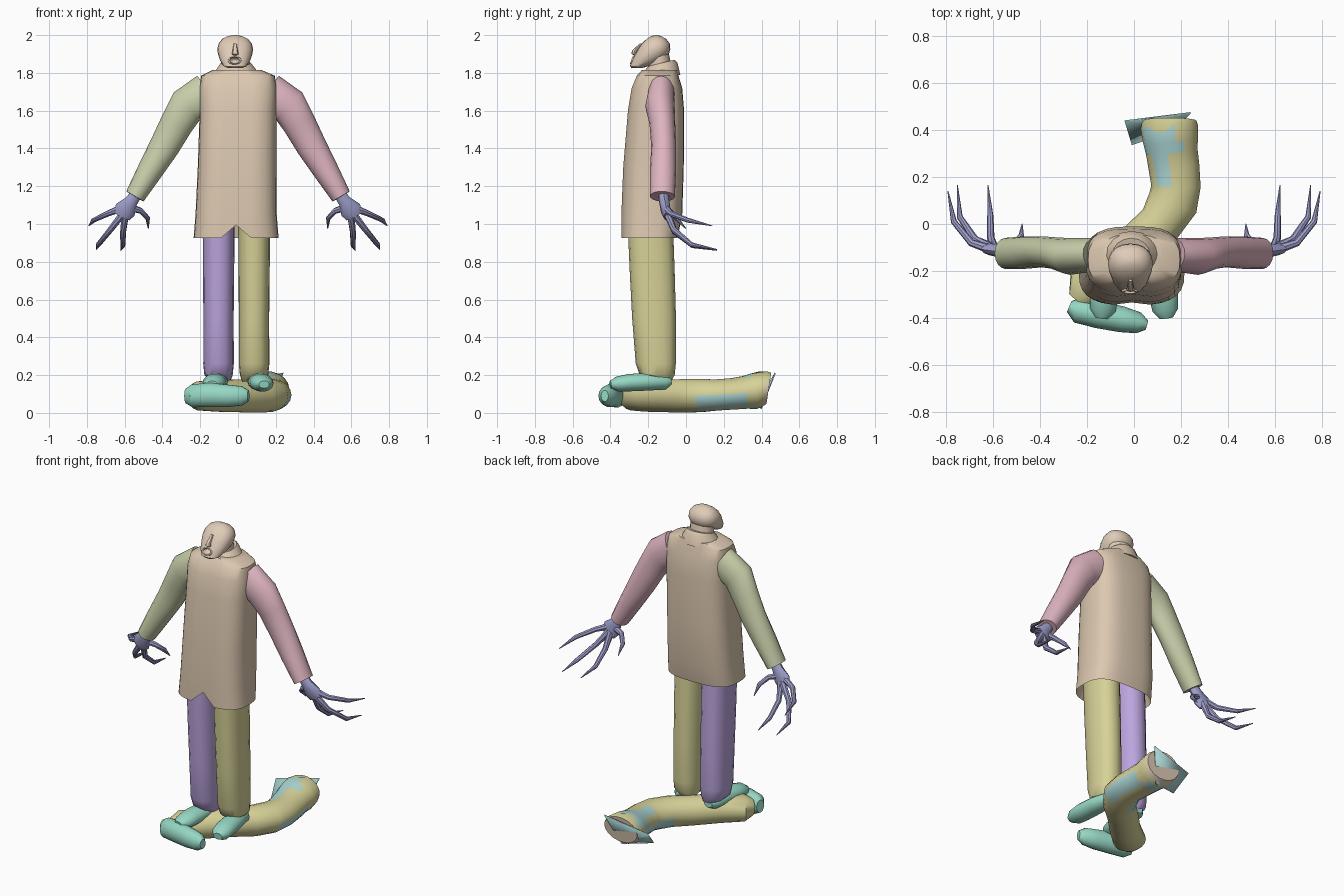
import bpy, math
from mathutils import Vector

X, Y, Z = Vector((1, 0, 0)), Vector((0, 1, 0)), Vector((0, 0, 1))


def material(name, r, g, b):
    m = bpy.data.materials.new(name)
    lin = [(c / 255 / 12.92) if c < 11 else ((c / 255 + 0.055) / 1.055) ** 2.4 for c in (r, g, b)]
    m.diffuse_color = (*lin, 1)
    return m


SKIN = material("skin beige", 224, 204, 184)
COAT = material("coat beige", 220, 200, 176)
GREEN = material("sleeve green", 200, 207, 170)
PINK = material("sleeve pink", 222, 180, 192)
HAND = material("hand periwinkle", 160, 160, 205)
PURPLE = material("trouser purple", 188, 165, 222)
YELLOW = material("trouser yellow", 215, 210, 152)
TEAL = material("shoe teal", 150, 215, 195)
BLUE = material("lining blue", 172, 215, 214)


def make(name, verts, faces, mats, angle=40):
    me = bpy.data.meshes.new(name)
    me.from_pydata([tuple(v) for v in verts], [], faces)
    for m in mats:
        me.materials.append(m)
    me.shade_smooth()
    me.set_sharp_from_angle(angle=math.radians(angle))
    ob = bpy.data.objects.new(name, me)
    bpy.context.collection.objects.link(ob)
    return ob


def loft(name, stations, mats, n=16, ref=Y, axis=None, e=1.0, flip=1):
    """Stations are (x, y, z, half width, half depth along ref); e < 1 squares the section."""
    pts = [Vector((s[0] * flip, s[1], s[2])) for s in stations]
    verts, faces = [], []
    for i, s in enumerate(stations):
        t = axis or (pts[min(i + 1, len(pts) - 1)] - pts[max(i - 1, 0)]).normalized()
        v = (ref - t * ref.dot(t)).normalized()
        u = v.cross(t)
        for k in range(n):
            a = 2 * math.pi * k / n
            c, d = math.cos(a), math.sin(a)
            c = math.copysign(abs(c) ** e, c)
            d = math.copysign(abs(d) ** e, d)
            verts.append(pts[i] + u * c * s[3] + v * d * s[4])
    for i in range(len(stations) - 1):
        for k in range(n):
            a, b = i * n + k, i * n + (k + 1) % n
            faces.append((a, b, b + n, a + n))
    faces.append(tuple(reversed(range(n))))
    last = (len(stations) - 1) * n
    faces.append(tuple(range(last, last + n)))
    return make(name, verts, faces, mats)


def span(x, z, rx, y0, y1):
    """Horizontal ring from a front and a back y."""
    return (x, (y0 + y1) / 2, z, rx, (y1 - y0) / 2)


# coat, with hollow hem, front crease and front slit
coat = loft("coat", [
    span(-0.01, 1.02, 0.19, -0.31, -0.07), span(-0.01, 0.925, 0.225, -0.345, -0.045),
    span(-0.01, 1.05, 0.215, -0.345, -0.02), span(-0.005, 1.30, 0.208, -0.335, -0.012),
    span(0, 1.60, 0.203, -0.31, -0.01), span(0, 1.72, 0.205, -0.29, -0.02),
    span(0, 1.785, 0.195, -0.262, -0.04), span(-0.005, 1.815, 0.13, -0.235, -0.045)],
    [COAT], n=28, axis=Z, e=0.68)
for v in coat.data.vertices:
    if abs(v.co.x + 0.005) < 0.012 and v.co.y < -0.2:
        v.co.y += 0.012
        if v.co.z < 0.95:
            v.co.z += 0.07

# collar, rising towards the nape
collar = loft("collar", [
    span(-0.01, 1.79, 0.125, -0.245, -0.03), span(-0.01, 1.83, 0.095, -0.22, -0.045),
    span(-0.012, 1.85, 0.08, -0.20, -0.06)], [COAT], axis=Z)
for v in collar.data.vertices:
    if v.co.z > 1.8:
        v.co.z += (v.co.y + 0.14) * 0.25
loft("neck", [span(-0.012, 1.80, 0.075, -0.20, -0.07), span(-0.015, 1.90, 0.075, -0.20, -0.09)],
     [SKIN], axis=Z)

# head tipped back, with an open mouth
head = loft("head", [
    span(-0.015, 1.825, 0.035, -0.288, -0.235), span(-0.015, 1.835, 0.06, -0.297, -0.20),
    span(-0.015, 1.865, 0.08, -0.288, -0.13), span(-0.015, 1.895, 0.09, -0.272, -0.092),
    span(-0.015, 1.925, 0.095, -0.255, -0.083), span(-0.015, 1.955, 0.088, -0.235, -0.086),
    span(-0.015, 1.98, 0.068, -0.208, -0.105), span(-0.015, 1.994, 0.04, -0.185, -0.13),
    span(-0.015, 2.0, 0.012, -0.165, -0.15)], [SKIN], n=20, axis=Z, e=0.9)
bpy.ops.mesh.primitive_uv_sphere_add(segments=16, ring_count=10, radius=1, location=(-0.018, -0.286, 1.866))
cutter = bpy.context.object
cutter.name = "mouth_cutter"
cutter.scale = (0.03, 0.035, 0.018)
cutter.hide_render = True
cutter.hide_viewport = False
cutter.display_type = 'WIRE'
cutter.data.materials.append(SKIN)
cut = head.modifiers.new("mouth", 'BOOLEAN')
cut.object, cut.operation, cut.solver = cutter, 'DIFFERENCE', 'EXACT'
bpy.ops.mesh.primitive_torus_add(major_segments=20, minor_segments=6, major_radius=0.03, minor_radius=0.006,
                                 location=(-0.018, -0.285, 1.866), rotation=(math.radians(72), 0, 0))
lips = bpy.context.object
lips.name = "lips"
lips.scale = (1, 0.65, 1)
lips.data.materials.append(SKIN)
lips.data.shade_smooth()
loft("nose", [(-0.015, -0.235, 1.955, 0.008, 0.01), (-0.015, -0.272, 1.918, 0.014, 0.014),
              (-0.015, -0.277, 1.90, 0.018, 0.012), (-0.015, -0.27, 1.893, 0.01, 0.006)],
     [SKIN], n=8, axis=Z)

for side, s, sleeve in (("right", 1, PINK), ("left", -1, GREEN)):
    # arm in its sleeve
    loft(side + "_sleeve", [
        (0.16, -0.13, 1.69, 0.11, 0.07), (0.27, -0.138, 1.625, 0.10, 0.078),
        (0.325, -0.125, 1.53, 0.088, 0.068), (0.39, -0.118, 1.41, 0.08, 0.066),
        (0.47, -0.122, 1.275, 0.067, 0.069), (0.546, -0.125, 1.146, 0.053, 0.066)],
        [sleeve], flip=s)
    # palm and long clawed fingers
    loft(side + "_palm", [
        (0.53, -0.12, 1.17, 0.03, 0.028), (0.565, -0.115, 1.12, 0.035, 0.028),
        (0.597, -0.108, 1.075, 0.058, 0.026), (0.615, -0.10, 1.04, 0.045, 0.018)],
        [HAND], n=10, flip=s)
    fingers = {
        "outer_finger": [(0.60, -0.11, 1.09), (0.69, -0.08, 1.055), (0.765, 0.01, 1.02), (0.79, 0.14, 0.99)],
        "middle_finger": [(0.605, -0.10, 1.06), (0.675, -0.065, 0.97), (0.74, 0.03, 0.89), (0.75, 0.165, 0.865)],
        "inner_finger": [(0.595, -0.10, 1.06), (0.608, -0.06, 0.96), (0.61, 0.035, 0.885), (0.62, 0.165, 0.86)],
        "thumb": [(0.58, -0.11, 1.09), (0.515, -0.09, 1.07), (0.478, -0.05, 1.03), (0.475, 0.0, 0.975)]}
    for part, path in fingers.items():
        loft(side + "_" + part, [(*p, r, r) for p, r in zip(path, (0.021, 0.016, 0.013, 0.002))],
             [HAND], n=8, ref=Z, flip=s)

# standing legs and their shoes
for side, s, cloth, cx in (("right", 1, YELLOW, 0.085), ("left", -1, PURPLE, -0.103)):
    loft(side + "_trouser_leg", [
        span(cx - s * 0.012, 0.165, 0.05, -0.19, -0.08), span(cx, 0.20, 0.075, -0.245, -0.06),
        span(cx, 0.26, 0.081, -0.266, -0.054), span(cx, 0.50, 0.08, -0.285, -0.053),
        span(cx, 0.75, 0.083, -0.298, -0.06), span(cx, 1.03, 0.084, -0.31, -0.07)],
        [cloth], axis=Z, e=0.85)
    loft(side + "_shoe", [
        (0.10, -0.08, 0.165, 0.03, 0.025), (0.103, -0.11, 0.163, 0.052, 0.04),
        (0.112, -0.20, 0.165, 0.06, 0.048), (0.125, -0.30, 0.16, 0.063, 0.047),
        (0.133, -0.365, 0.153, 0.055, 0.04), (0.138, -0.40, 0.15, 0.028, 0.02)],
        [TEAL], n=14, ref=Z, flip=s)

# loose leg lying on the ground: yellow cloth, blue lining patches, bare stump
loose = loft("loose_leg", [
    (-0.235, -0.325, 0.085, 0.05, 0.05), (-0.205, -0.285, 0.09, 0.095, 0.078),
    (-0.10, -0.20, 0.09, 0.09, 0.085), (0.02, -0.08, 0.09, 0.09, 0.088),
    (0.11, 0.0, 0.09, 0.095, 0.09), (0.165, 0.09, 0.092, 0.108, 0.088),
    (0.178, 0.16, 0.095, 0.105, 0.084), (0.170, 0.24, 0.10, 0.108, 0.084),
    (0.16, 0.31, 0.108, 0.11, 0.088), (0.155, 0.36, 0.115, 0.118, 0.096),
    (0.15, 0.41, 0.125, 0.122, 0.098), (0.15, 0.435, 0.13, 0.115, 0.085)],
    [YELLOW, BLUE, SKIN], n=18, ref=Z)
for p in loose.data.polygons:
    c, nrm = p.center, p.normal
    if c.y > 0.41 and nrm.y > 0.3:
        p.material_index = 2
    elif 0.31 < c.y < 0.37 and c.x < 0.22:
        p.material_index = 1
    elif 0.14 < c.y < 0.32 and c.z > 0.15 and c.x < 0.16:
        p.material_index = 1
    elif 0.03 < c.y < 0.34 and c.z < 0.10 and abs(nrm.x) > 0.5:
        p.material_index = 1
for v in loose.data.vertices:
    if v.co.y > 0.39:
        v.co.y += (v.co.z - 0.12) * 0.35

# torn cloth flap behind the stump
flap = make("cloth_flap", [(-0.04, 0.44, 0.15), (0.24, 0.475, 0.21), (0.17, 0.40, 0.02), (-0.01, 0.34, 0.05)],
            [(0, 1, 2, 3)], [BLUE])
solid = flap.modifiers.new("thickness", 'SOLIDIFY')
solid.thickness = 0.006

# shoe of the loose leg, lying on its side
loft("loose_shoe", [
    (-0.275, -0.35, 0.09, 0.025, 0.04), (-0.24, -0.365, 0.09, 0.055, 0.062),
    (-0.15, -0.385, 0.095, 0.058, 0.066), (-0.05, -0.405, 0.09, 0.055, 0.06),
    (0.02, -0.42, 0.09, 0.045, 0.052), (0.055, -0.43, 0.09, 0.02, 0.03)],
    [TEAL], n=14, ref=Z)
